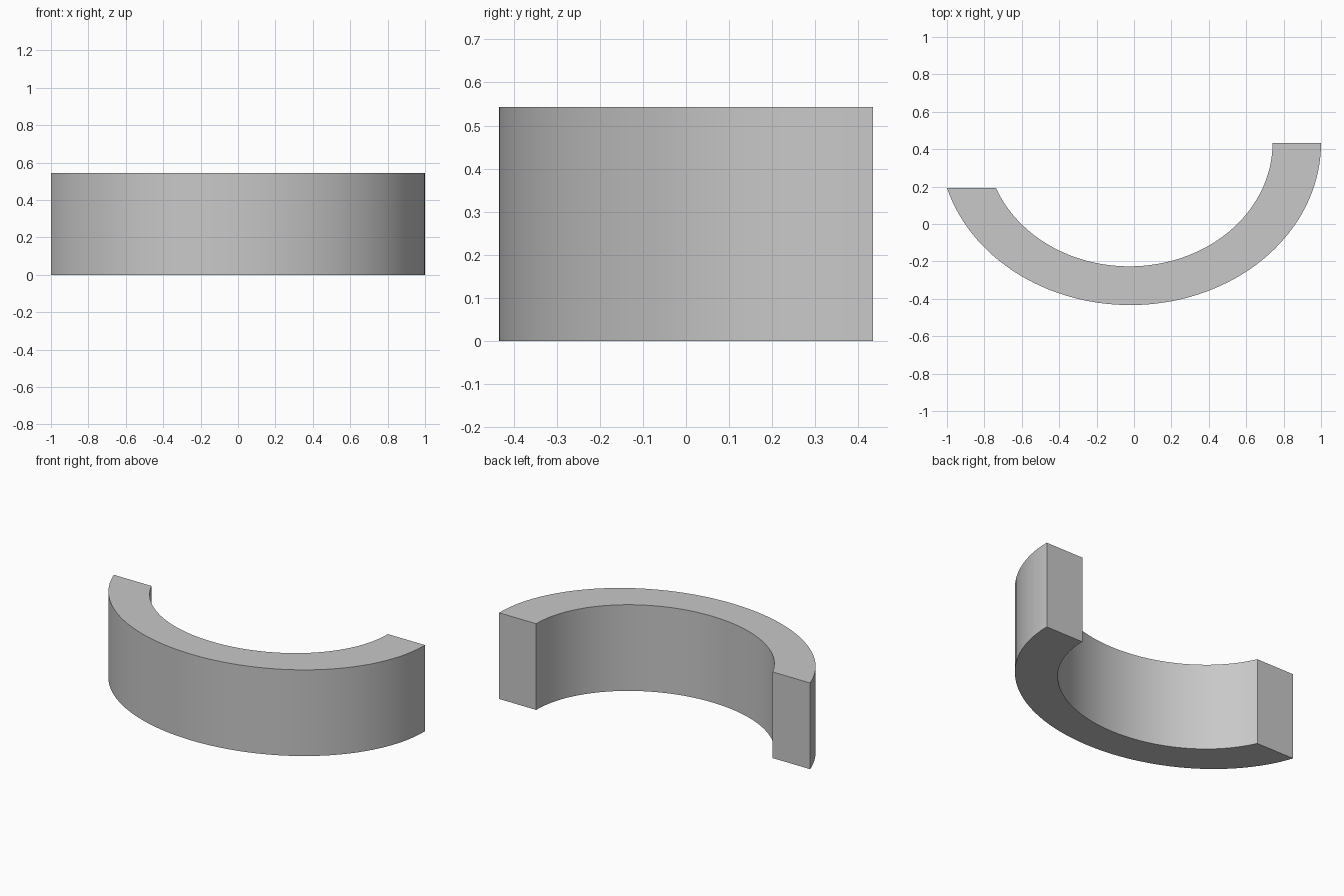
import bpy
import bmesh
from math import asin, cos, sin, pi, radians

old = bpy.data.objects.get("Cube")
if old:
    bpy.data.objects.remove(old, do_unlink=True)

HEIGHT = 0.543
BACK_Y = 0.4335      # right end, level with the ellipse centre
LEFT_DROP = 0.2415   # how much further forward the left end is cut
STEPS = 64

grey = bpy.data.materials.new("plain grey")
grey.use_nodes = True
colour = (0.58, 0.58, 0.58, 1)
grey.diffuse_color = colour
grey.node_tree.nodes["Principled BSDF"].inputs["Base Color"].default_value = colour


def arc(cx, rx, ry):
    """Elliptical arc from the cut left end round the front to the right end."""
    start = pi + asin(LEFT_DROP / ry)
    angles = [start + (2 * pi - start) * i / STEPS for i in range(STEPS + 1)]
    return [(cx + rx * cos(a), BACK_Y + ry * sin(a), 0) for a in angles]


# Flat crescent footprint, extruded upward
bm = bmesh.new()
outer = [bm.verts.new(p) for p in arc(-0.02, 1.02, 0.867)]
inner = [bm.verts.new(p) for p in arc(-0.025, 0.766, 0.66)]
for i in range(STEPS):
    bm.faces.new((outer[i], outer[i + 1], inner[i + 1], inner[i]))
result = bmesh.ops.extrude_face_region(bm, geom=bm.faces[:])
top = [v for v in result["geom"] if isinstance(v, bmesh.types.BMVert)]
bmesh.ops.translate(bm, verts=top, vec=(0, 0, HEIGHT))
bmesh.ops.recalc_face_normals(bm, faces=bm.faces[:])

mesh = bpy.data.meshes.new("curved_block")
bm.to_mesh(mesh)
bm.free()
mesh.materials.append(grey)
block = bpy.data.objects.new("curved_block", mesh)
bpy.context.collection.objects.link(block)

# Smooth curved walls with crisp rims and ends
bpy.ops.object.select_all(action="DESELECT")
block.select_set(True)
bpy.context.view_layer.objects.active = block
bpy.ops.object.shade_smooth_by_angle(angle=radians(30))
